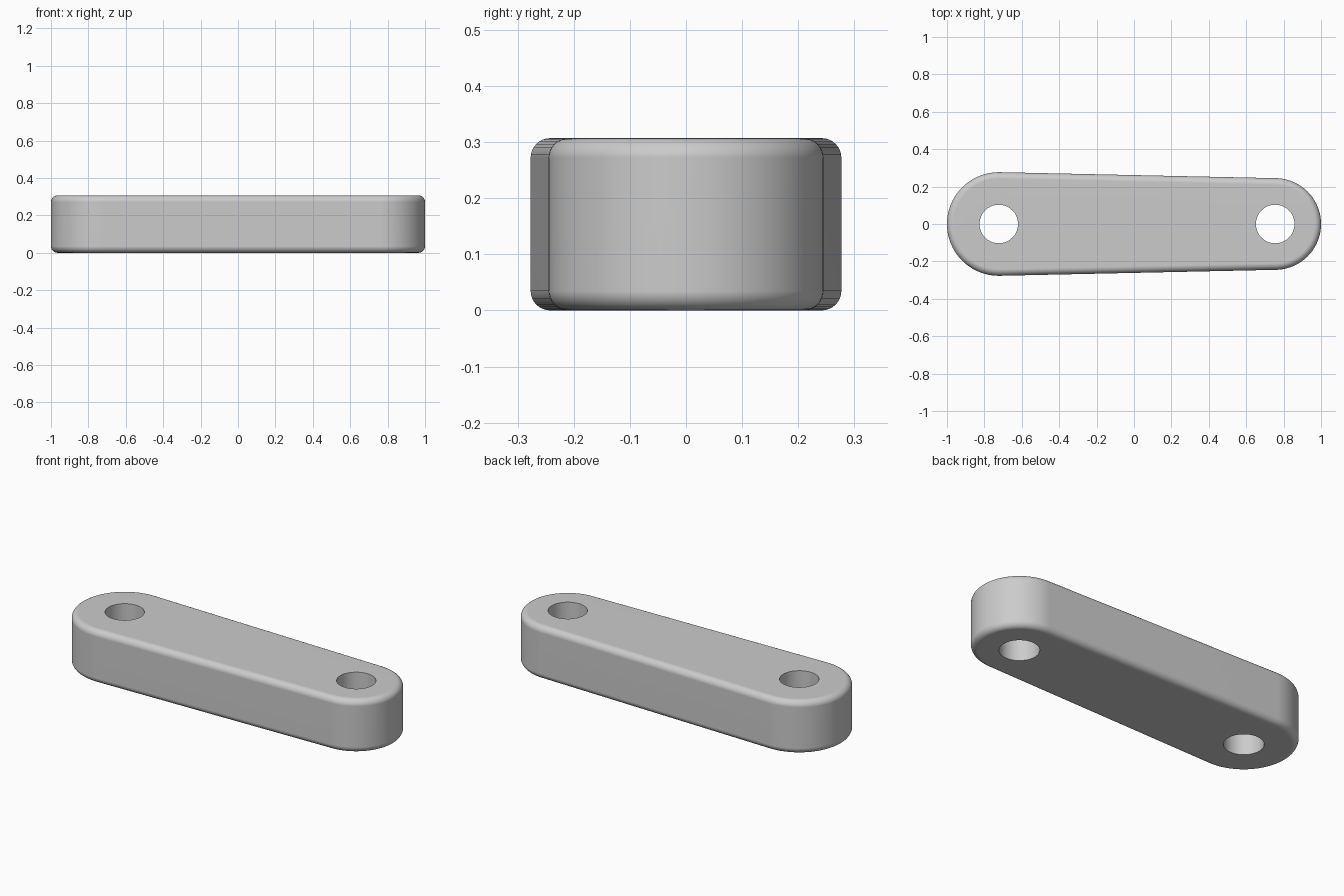
import bpy
import bmesh
from math import acos, cos, sin, pi

cube = bpy.data.objects.get("Cube")
if cube:
    bpy.data.objects.remove(cube, do_unlink=True)

HEIGHT, FILLET, HOLE = 0.307, 0.035, 0.103
BIG, SMALL = 0.277, 0.245
BIG_X, SMALL_X = BIG - 1, 1 - SMALL
ARC_STEPS, FILLET_STEPS, HOLE_STEPS = 40, 8, 64
TANGENT = acos((BIG - SMALL) / (SMALL_X - BIG_X))


def arc(cx, radius, start, end, steps):
    angles = [start + (end - start) * i / steps for i in range(steps + 1)]
    return [(cx + radius * cos(a), radius * sin(a)) for a in angles]


def outline(inset):
    """Two end arcs joined by their common tangents, shrunk by inset."""
    return (arc(SMALL_X, SMALL - inset, -TANGENT, TANGENT, ARC_STEPS)
            + arc(BIG_X, BIG - inset, TANGENT, 2 * pi - TANGENT, ARC_STEPS))


def add_ring(bm, points, z):
    return [bm.verts.new((x, y, z)) for x, y in points]


def add_wall(bm, low, high):
    n = len(low)
    for i in range(n):
        j = (i + 1) % n
        bm.faces.new((low[i], low[j], high[j], high[i]))


def ring_edges(bm, ring):
    return [bm.edges.get((v, ring[i - 1])) for i, v in enumerate(ring)]


bm = bmesh.new()

# Outer wall with rounded lower and upper rims
quarter = [i * pi / 2 / FILLET_STEPS for i in range(FILLET_STEPS + 1)]
lower = [(FILLET * (1 - sin(a)), FILLET * (1 - cos(a))) for a in quarter]
upper = [(inset, HEIGHT - z) for inset, z in reversed(lower)]
rings = [add_ring(bm, outline(inset), z) for inset, z in lower + upper]
for low, high in zip(rings, rings[1:]):
    add_wall(bm, low, high)

# Through holes at both ends
bottom_loops, top_loops = [rings[0]], [rings[-1]]
for cx in (BIG_X, SMALL_X):
    circle = arc(cx, HOLE, 0, 2 * pi, HOLE_STEPS)[:-1]
    low, high = add_ring(bm, circle, 0), add_ring(bm, circle, HEIGHT)
    add_wall(bm, low, high)
    bottom_loops.append(low)
    top_loops.append(high)

# Flat faces around the holes
for loops, direction in ((bottom_loops, -1), (top_loops, 1)):
    edges = [e for ring in loops for e in ring_edges(bm, ring)]
    bmesh.ops.triangle_fill(bm, edges=edges, use_beauty=True, normal=(0, 0, direction))
bmesh.ops.recalc_face_normals(bm, faces=bm.faces[:])

mesh = bpy.data.meshes.new("link_bar")
bm.to_mesh(mesh)
bm.free()
link = bpy.data.objects.new("link_bar", mesh)
bpy.context.collection.objects.link(link)

# Plain grey finish
grey = bpy.data.materials.new("light grey")
grey.use_nodes = True
colour = (0.6, 0.6, 0.6, 1)
grey.diffuse_color = colour
grey.node_tree.nodes["Principled BSDF"].inputs["Base Color"].default_value = colour
mesh.materials.append(grey)

# Smooth walls, crisp hole edges, level flats
bpy.ops.object.select_all(action="DESELECT")
link.select_set(True)
bpy.context.view_layer.objects.active = link
bpy.ops.object.shade_smooth_by_angle(angle=pi / 6)
weighted = link.modifiers.new("level_flats", "WEIGHTED_NORMAL")
weighted.keep_sharp = True
